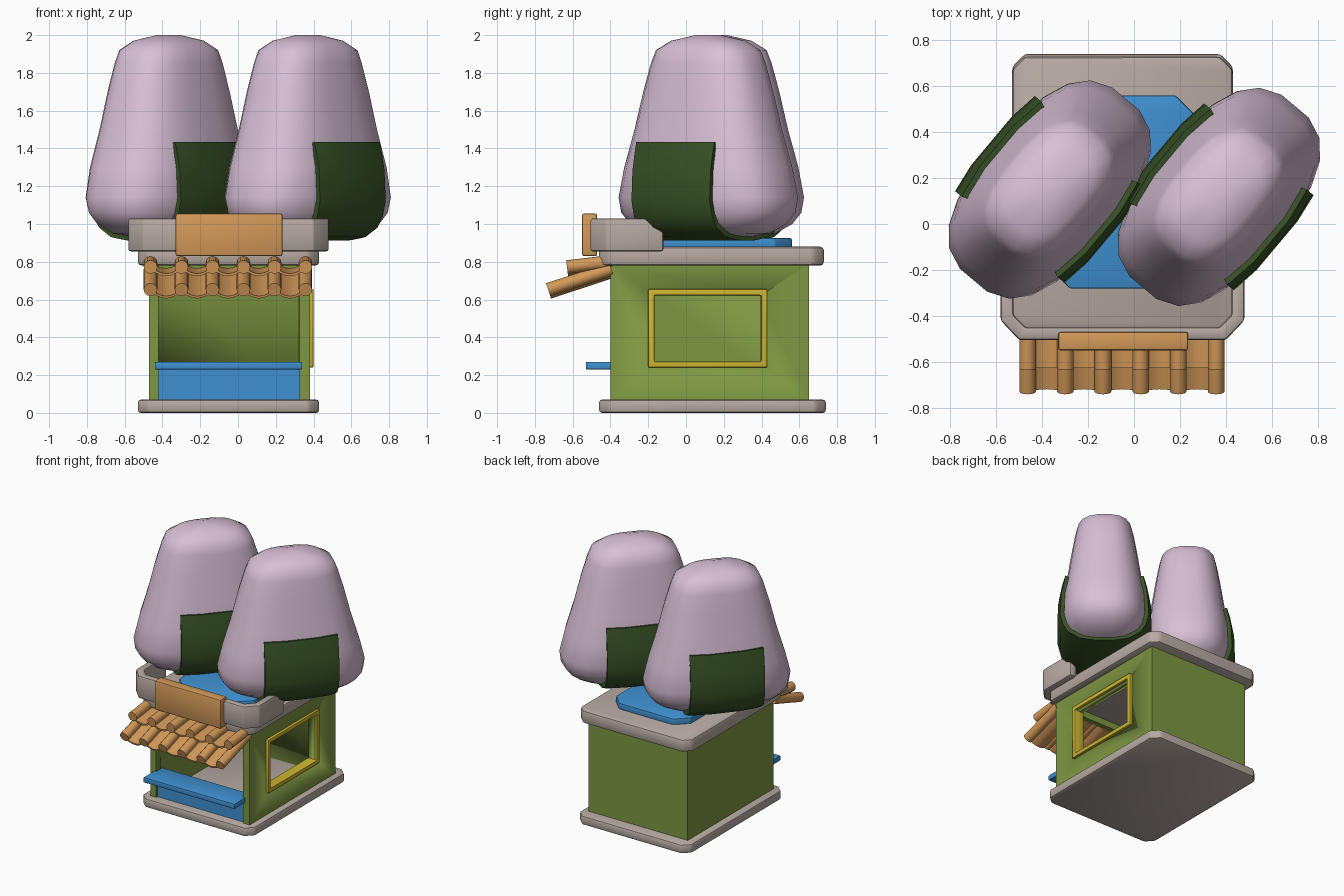
import bpy, bmesh, math
from mathutils import Vector, Matrix

if "Cube" in bpy.data.objects:
    bpy.data.objects.remove(bpy.data.objects["Cube"])


def material(name, rgb):
    m = bpy.data.materials.new(name)
    m.diffuse_color = (*rgb, 1)
    m.use_nodes = True
    m.node_tree.nodes["Principled BSDF"].inputs["Base Color"].default_value = m.diffuse_color
    return m


STONE = material("warm_grey", (0.47, 0.40, 0.36))
GREEN = material("leaf_green", (0.21, 0.31, 0.055))
BLUE = material("sky_blue", (0.05, 0.28, 0.64))
WOOD = material("tan_orange", (0.65, 0.32, 0.10))
YELLOW = material("yellow", (0.62, 0.47, 0.03))
RICE = material("pale_pink", (0.69, 0.53, 0.67))
NORI = material("dark_green", (0.04, 0.085, 0.02))


def finish(name, bm, mat, bevel=0.0, smooth=30):
    bmesh.ops.recalc_face_normals(bm, faces=bm.faces)
    me = bpy.data.meshes.new(name)
    bm.to_mesh(me)
    bm.free()
    ob = bpy.data.objects.new(name, me)
    bpy.context.collection.objects.link(ob)
    if mat:
        me.materials.append(mat)
    bpy.ops.object.select_all(action='DESELECT')
    ob.select_set(True)
    bpy.context.view_layer.objects.active = ob
    if bevel:
        mod = ob.modifiers.new("bevel", 'BEVEL')
        mod.width, mod.segments, mod.limit_method = bevel, 2, 'ANGLE'
        mod.angle_limit = math.radians(40)
        bpy.ops.object.modifier_apply(modifier=mod.name)
    bpy.ops.object.shade_smooth_by_angle(angle=math.radians(smooth))
    return ob


def prism_bm(outline, z0, z1):
    bm = bmesh.new()
    f = bm.faces.new([bm.verts.new((x, y, z0)) for x, y in outline])
    top = bmesh.ops.extrude_face_region(bm, geom=[f])
    bmesh.ops.translate(bm, vec=(0, 0, z1 - z0),
                        verts=[v for v in top["geom"] if isinstance(v, bmesh.types.BMVert)])
    return bm


def chamfered(x0, x1, y0, y1, c):
    return [(x0 + c, y0), (x1 - c, y0), (x1, y0 + c), (x1, y1 - c),
            (x1 - c, y1), (x0 + c, y1), (x0, y1 - c), (x0, y0 + c)]


def box(name, x0, x1, y0, y1, z0, z1, mat, bevel=0.0):
    return finish(name, prism_bm([(x0, y0), (x1, y0), (x1, y1), (x0, y1)], z0, z1), mat, bevel)


# Floor slab, roof slab and roof plate
finish("floor_slab", prism_bm(chamfered(-0.53, 0.43, -0.46, 0.74, 0.055), 0, 0.07), STONE, 0.015)
finish("roof_slab", prism_bm(chamfered(-0.53, 0.43, -0.46, 0.73, 0.055), 0.78, 0.88), STONE, 0.02)
finish("roof_plate", prism_bm(chamfered(-0.37, 0.27, -0.28, 0.56, 0.09), 0.87, 0.925), BLUE, 0.008)

# Walls: hollow box with serving hatch and side window cut out
walls = box("walls", -0.47, 0.38, -0.40, 0.65, 0.06, 0.79, GREEN)
cuts = [box("room_cutter", -0.42, 0.325, -0.35, 0.60, 0, 0.9, None),
        box("hatch_cutter", -0.42, 0.325, -0.6, -0.3, 0, 0.73, None),
        box("window_cutter", 0.25, 0.6, -0.17, 0.395, 0.27, 0.62, None)]
bpy.context.view_layer.objects.active = walls
for c in cuts:
    mod = walls.modifiers.new("cut", 'BOOLEAN')
    mod.operation, mod.solver, mod.object = 'DIFFERENCE', 'EXACT', c
    bpy.ops.object.modifier_apply(modifier=mod.name)
    bpy.data.objects.remove(c)

# Counter
box("counter_panel", -0.42, 0.325, -0.385, -0.345, 0.06, 0.24, BLUE)
box("counter_shelf", -0.44, 0.34, -0.53, -0.32, 0.23, 0.27, BLUE, 0.006)

# Yellow window frame: face inset, centre removed, extruded along x
bm = bmesh.new()
rings = []
for x, d in ((0.32, 0), (0.40, 0), (0.40, 0.032), (0.32, 0.032)):
    rings.append([bm.verts.new((x, y, z)) for y, z in (
        (-0.20 + d, 0.24 + d), (0.43 - d, 0.24 + d), (0.43 - d, 0.655 - d), (-0.20 + d, 0.655 - d))])
for k in range(4):
    a, b = rings[k], rings[(k + 1) % 4]
    for i in range(4):
        j = (i + 1) % 4
        bm.faces.new((a[i], a[j], b[j], b[i]))
finish("window_frame", bm, YELLOW, 0.006)

# U-shaped parapet with sloped ends
half = [(0.48, -0.12), (0.48, -0.42), (0.40, -0.505)]
inner = [(0.372, -0.45), (0.425, -0.395), (0.425, -0.12)]
mirror = lambda pts: [(-0.10 - x, y) for x, y in reversed(pts)]
bm = prism_bm(half + mirror(half) + mirror(inner) + inner, 0.855, 1.03)
bmesh.ops.bisect_plane(bm, geom=bm.verts[:] + bm.edges[:] + bm.faces[:], clear_outer=True,
                       plane_co=(0, -0.22, 1.03), plane_no=(0, 0.06, 0.10))
bmesh.ops.holes_fill(bm, edges=[e for e in bm.edges if e.is_boundary])
finish("parapet", bm, STONE, 0.012)

# Blank sign board
box("sign_board", -0.33, 0.235, -0.55, -0.47, 0.83, 1.055, WOOD, 0.01)


# Awning: two rows of round ridges with sagging tiles between
def sweep(bm, profile, front, back):
    axis = (Vector((0, *back)) - Vector((0, *front))).normalized()
    up = Vector((1, 0, 0)).cross(axis)
    loops = [[bm.verts.new(Vector((x, *p)) + up * h) for x, h in profile] for p in (front, back)]
    n = len(profile)
    for i in range(n):
        j = (i + 1) % n
        bm.faces.new((loops[0][i], loops[0][j], loops[1][j], loops[1][i]))
    bm.faces.new(loops[0])
    bm.faces.new(loops[1])


N, X0, STEP, R = 6, -0.463, 0.164, 0.036
for name, front, back in (("upper", (-0.63, 0.772), (-0.395, 0.80)),
                          ("lower", (-0.73, 0.652), (-0.395, 0.762))):
    bm = bmesh.new()
    for i in range(N):
        x = X0 + i * STEP
        sweep(bm, [(x + R * math.cos(a * math.pi / 6), R * math.sin(a * math.pi / 6))
                   for a in range(12)], front, back)
        if i < N - 1:
            arc = [(x + STEP * t / 6, -0.035 * math.sin(math.pi * t / 6)) for t in range(7)]
            sweep(bm, arc + [(px, h - 0.014) for px, h in reversed(arc)], front, back)
    finish(name + "_awning_tiles", bm, WOOD, 0, 40)

# Rice ball cross-sections: height, half width, half thickness
SECTIONS = [(0.93, 0.24, 0.10), (0.95, 0.37, 0.18), (1.0, 0.46, 0.25), (1.06, 0.51, 0.285),
            (1.14, 0.52, 0.305), (1.3, 0.48, 0.30), (1.5, 0.42, 0.265), (1.7, 0.37, 0.235),
            (1.85, 0.325, 0.21), (1.92, 0.295, 0.195), (1.97, 0.21, 0.14), (2.0, 0.07, 0.05)]


def rice_bm(grow=0.0, drop=0.0, seg=20):
    bm = bmesh.new()
    rings = []
    power = lambda c: math.copysign(abs(c) ** (2 / 2.7), c)
    for z, u, v in SECTIONS:
        ring = []
        for i in range(seg):
            a = 2 * math.pi * (i + 0.5) / seg
            ring.append(bm.verts.new(((u + grow) * power(math.cos(a)),
                                      (v + grow) * power(math.sin(a)), z - drop)))
        rings.append(ring)
    for a, b in zip(rings, rings[1:]):
        for i in range(seg):
            j = (i + 1) % seg
            bm.faces.new((a[i], a[j], b[j], b[i]))
    bm.faces.new(rings[0])
    bm.faces.new(rings[-1])
    return bm


# Two rice balls, each wrapped under by a seaweed strip
for side, cx, cy in (("left", -0.367, 0.15), ("right", 0.37, 0.118)):
    place = Matrix.Translation((cx, cy, 0)) @ Matrix.Rotation(math.radians(50), 4, 'Z')
    bm = rice_bm()
    bm.transform(place)
    finish(side + "_rice_ball", bm, RICE, 0, 60)

    bm = rice_bm(0.028, 0.018)
    for co, no in (((0.27, 0, 0), (1, 0, 0)), ((-0.27, 0, 0), (-1, 0, 0)), ((0, 0, 1.435), (0, 0, 1))):
        bmesh.ops.bisect_plane(bm, geom=bm.verts[:] + bm.edges[:] + bm.faces[:],
                               clear_outer=True, plane_co=co, plane_no=no)
    bm.transform(place)
    strip = finish(side + "_seaweed_strip", bm, NORI, 0, 40)
    mod = strip.modifiers.new("thickness", 'SOLIDIFY')
    mod.thickness, mod.offset = 0.03, -1
    bpy.ops.object.modifier_apply(modifier=mod.name)
    bpy.ops.object.shade_smooth_by_angle(angle=math.radians(40))
